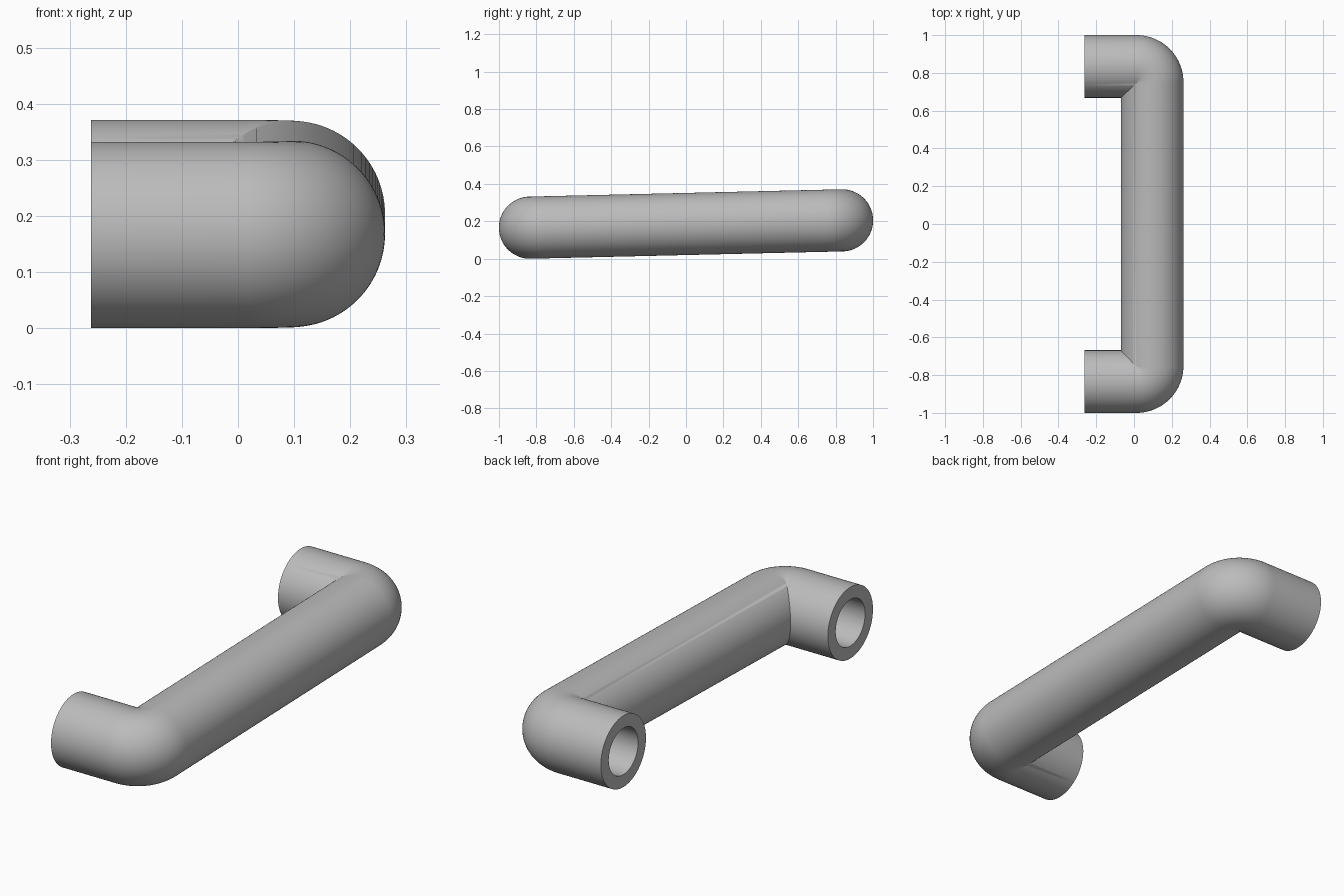
import bpy
import bmesh
from math import sin, cos, pi, radians, asin
from mathutils import Matrix

if "Cube" in bpy.data.objects:
    bpy.data.objects.remove(bpy.data.objects["Cube"], do_unlink=True)

OUTER, BORE = 0.166, 0.108      # tube radii
BEND = 0.084                    # bend radius of the centre line
CX, CY = 0.012, 0.7505          # bend centre
END_X = -0.262                  # open end of the legs
SIDES, STEPS = 96, 24
TILT = asin(0.0234)             # slope of the grip


def ring(radius, place):
    """Circle of points, placed by distance from the bend axis and height."""
    pts = []
    for i in range(SIDES):
        a = 2 * pi * i / SIDES
        pts.append(place(BEND + radius * cos(a), radius * sin(a)))
    return pts


def leg_end(side):
    return lambda u, z: (END_X, side * (CY + u), z)


def bend(side, t):
    # points past the bend axis meet on the mitre plane
    def place(u, z):
        if u < 0:
            return (CX + u, side * (CY + u), z)
        return (CX + u * sin(t), side * (CY + u * cos(t)), z)
    return place


# Path from the front leg, along the grip, to the back leg
turn = [radians(90) * k / STEPS for k in range(STEPS + 1)]
path = [leg_end(-1)] + [bend(-1, t) for t in turn]
path += [bend(1, t) for t in reversed(turn)] + [leg_end(1)]

# Outer skin out, bore back, closed by the annular leg ends
rings = [ring(OUTER, p) for p in path] + [ring(BORE, p) for p in reversed(path)]
bm = bmesh.new()
loops = [[bm.verts.new(p) for p in pts] for pts in rings]
for k, a in enumerate(loops):
    b = loops[(k + 1) % len(loops)]
    for i in range(SIDES):
        j = (i + 1) % SIDES
        bm.faces.new((a[i], a[j], b[j], b[i]))
bmesh.ops.remove_doubles(bm, verts=bm.verts, dist=0.00001)
bmesh.ops.recalc_face_normals(bm, faces=bm.faces)
bm.transform(Matrix.Translation((0, 0, 0.1855)) @ Matrix.Rotation(TILT, 4, 'X'))

mesh = bpy.data.meshes.new("pull_handle")
bm.to_mesh(mesh)
bm.free()
handle = bpy.data.objects.new("pull_handle", mesh)
bpy.context.collection.objects.link(handle)

# Grey finish
grey = bpy.data.materials.new("plain_grey")
grey.use_nodes = True
colour = (0.5, 0.5, 0.5, 1)
grey.diffuse_color = colour
grey.node_tree.nodes["Principled BSDF"].inputs["Base Color"].default_value = colour
mesh.materials.append(grey)

# Smooth tube with crisp mitres and ends
bpy.ops.object.select_all(action='DESELECT')
handle.select_set(True)
bpy.context.view_layer.objects.active = handle
bpy.ops.object.shade_smooth_by_angle(angle=radians(30))
